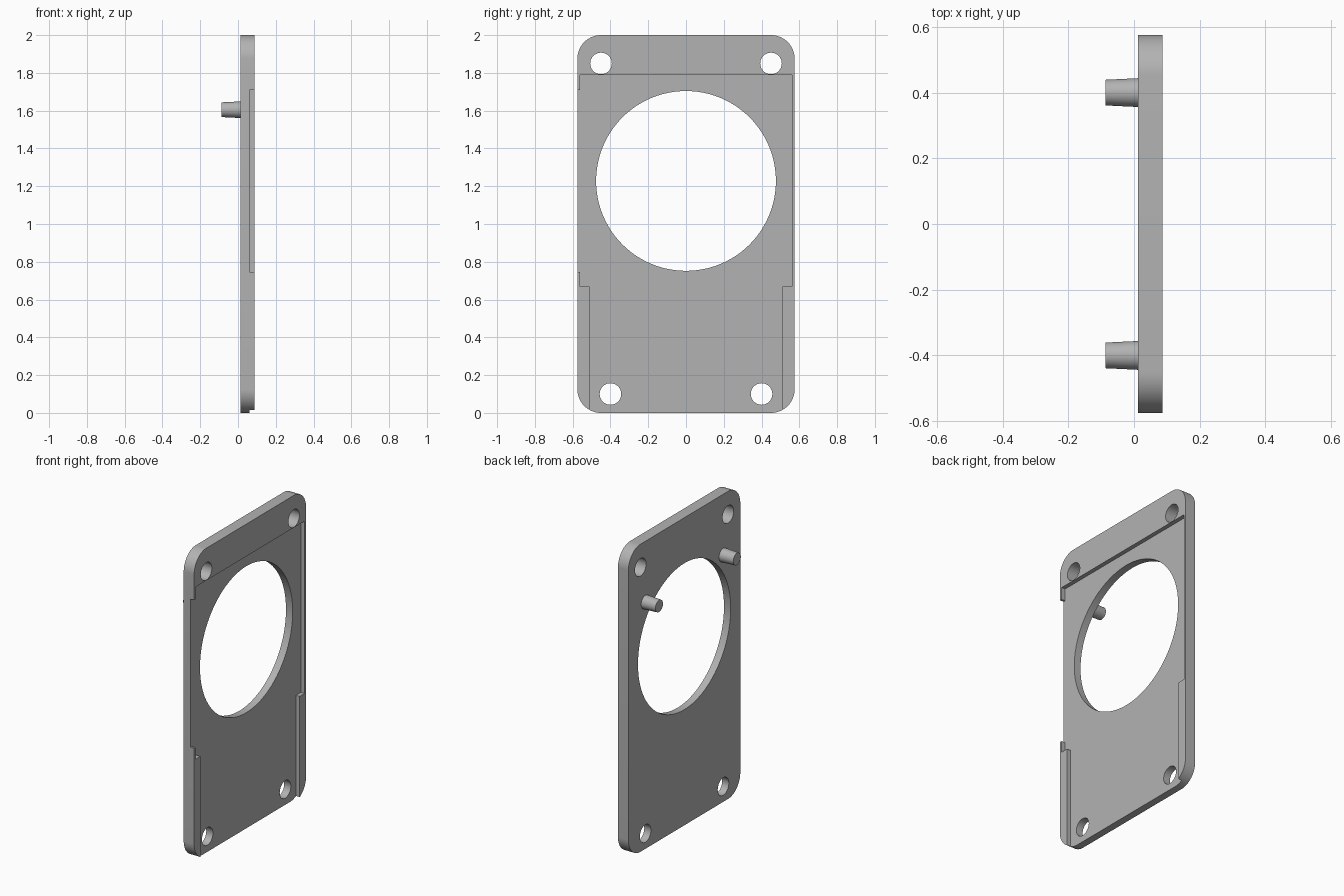
import bpy, bmesh
from math import sin, cos, pi, radians

cube = bpy.data.objects.get("Cube")
if cube:
    bpy.data.objects.remove(cube, do_unlink=True)

grey = bpy.data.materials.new("plain_grey")
grey.use_nodes = True
colour = (0.45, 0.45, 0.45, 1)
grey.diffuse_color = colour
grey.node_tree.nodes["Principled BSDF"].inputs["Base Color"].default_value = colour

BACK, FLOOR, FACE = 0.012, 0.06, 0.087
HALF_W, HEIGHT, CORNER = 0.575, 2.0, 0.125


def arc(cy, cz, r, start, sweep, steps):
    return [(cy + r * cos(start + sweep * i / steps),
             cz + r * sin(start + sweep * i / steps)) for i in range(steps + 1)]


def circle(cy, cz, r, steps):
    return arc(cy, cz, r, 0, 2 * pi, steps)[:-1]


def loft(name, x0, ring0, x1, ring1):
    """Closed solid between two matching (y, z) outlines."""
    bm = bmesh.new()
    a = [bm.verts.new((x0, y, z)) for y, z in ring0]
    b = [bm.verts.new((x1, y, z)) for y, z in ring1]
    bm.faces.new(a)
    bm.faces.new(b)
    for i in range(len(a)):
        j = (i + 1) % len(a)
        bm.faces.new((a[i], a[j], b[j], b[i]))
    bmesh.ops.recalc_face_normals(bm, faces=bm.faces)
    mesh = bpy.data.meshes.new(name)
    bm.to_mesh(mesh)
    bm.free()
    mesh.materials.append(grey)
    obj = bpy.data.objects.new(name, mesh)
    bpy.context.collection.objects.link(obj)
    return obj


def activate(obj):
    bpy.ops.object.select_all(action='DESELECT')
    obj.select_set(True)
    bpy.context.view_layer.objects.active = obj


def smooth(obj):
    activate(obj)
    bpy.ops.object.shade_smooth_by_angle(angle=radians(30))


def cut(obj, cutter):
    cutter.hide_render = True
    mod = obj.modifiers.new("cut", 'BOOLEAN')
    mod.operation, mod.solver, mod.object = 'DIFFERENCE', 'EXACT', cutter
    activate(obj)
    bpy.ops.object.modifier_apply(modifier=mod.name)
    bpy.data.objects.remove(cutter, do_unlink=True)


# Rounded plate
inner = HALF_W - CORNER
outline = []
for k, (cy, cz) in enumerate([(inner, HEIGHT - CORNER), (-inner, HEIGHT - CORNER),
                              (-inner, CORNER), (inner, CORNER)]):
    outline += arc(cy, cz, CORNER, k * pi / 2, pi / 2, 16)
plate = loft("plate", BACK, outline, FACE, outline)

# Shallow recess, open at the bottom and along part of one side
recess = [(0.56, 1.79), (-0.56, 1.79), (-0.56, 1.71), (-0.7, 1.71),
          (-0.7, 0.745), (-0.56, 0.745), (-0.56, 0.67), (-0.51, 0.67),
          (-0.51, -0.1), (0.51, -0.1), (0.51, 0.67), (0.56, 0.67)]
cut(plate, loft("recess_cutter", FLOOR, recess, 0.2, recess))

# Large opening and four screw holes
holes = [(0, 1.228, 0.476, 96)]
for side in (-1, 1):
    holes += [(side * 0.45, 1.85, 0.057, 40), (side * 0.4, 0.1, 0.057, 40)]
for hole in holes:
    ring = circle(*hole)
    cut(plate, loft("hole_cutter", -0.2, ring, 0.2, ring))
smooth(plate)

# Tapered locating pins on the back
for name, side in (("left_pin", 1), ("right_pin", -1)):
    pin = loft(name, -0.087, circle(side * 0.4, 1.605, 0.039, 40),
               BACK + 0.004, circle(side * 0.4, 1.605, 0.044, 40))
    smooth(pin)
